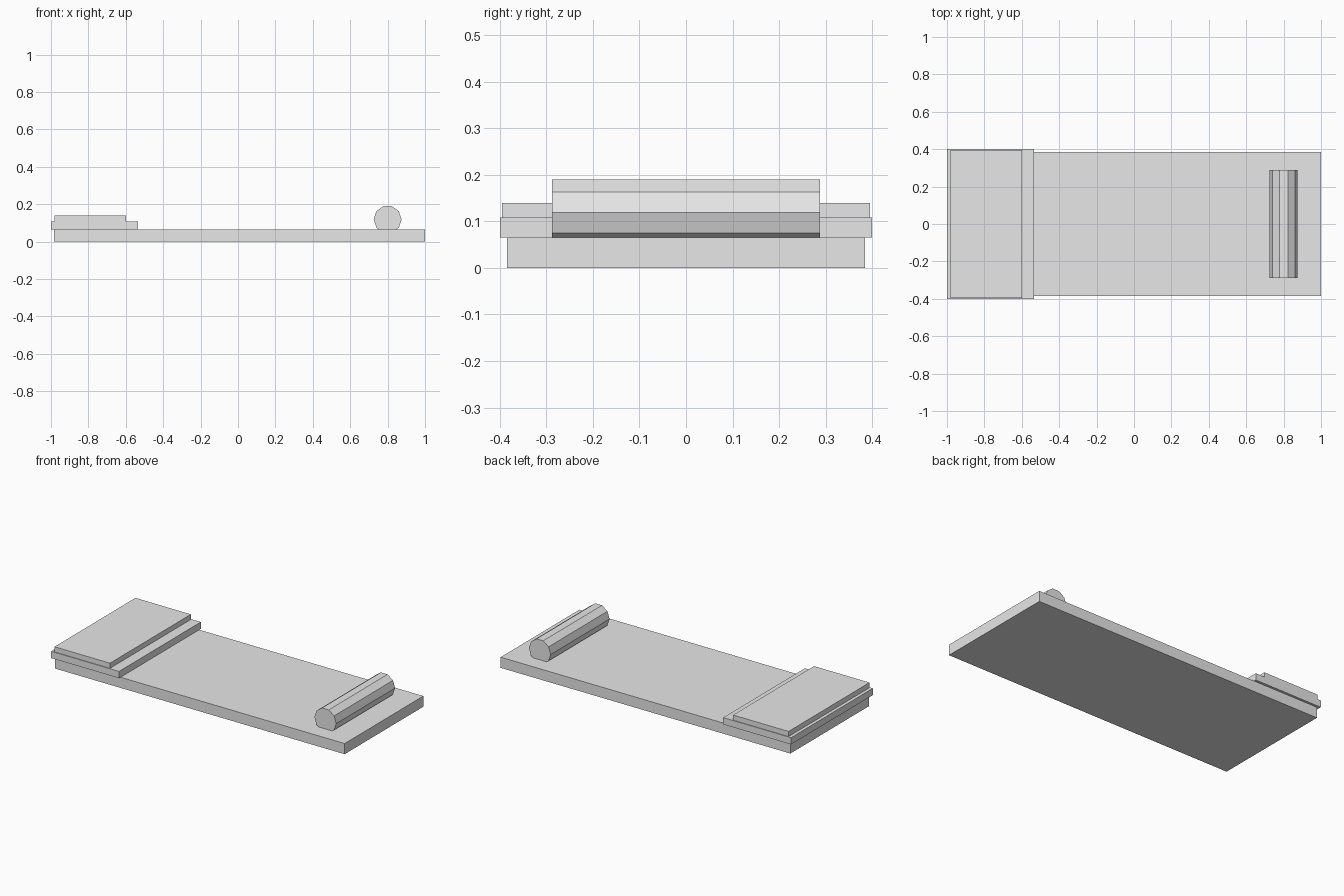
import bpy
import math

cube = bpy.data.objects.get("Cube")
if cube:
    bpy.data.objects.remove(cube, do_unlink=True)

# One plain material for every part
grey = bpy.data.materials.new("light_grey")
grey.use_nodes = True
colour = (0.8, 0.8, 0.8, 1.0)
grey.diffuse_color = colour
grey.node_tree.nodes["Principled BSDF"].inputs["Base Color"].default_value = colour


def finish(name):
    obj = bpy.context.object
    obj.name = obj.data.name = name
    obj.data.materials.append(grey)
    bpy.ops.object.transform_apply(location=False, rotation=True, scale=True)
    return obj


def box(name, x0, x1, half_depth, z0, z1):
    bpy.ops.mesh.primitive_cube_add(size=1, location=((x0 + x1) / 2, 0, (z0 + z1) / 2))
    bpy.context.object.scale = (x1 - x0, half_depth * 2, z1 - z0)
    return finish(name)


MAT_TOP = 0.066
FOLD_TOP = 0.108

# Flat mattress and the two layers of the folded blanket
box("mattress", -0.985, 1.0, 0.385, 0, MAT_TOP)
box("blanket_lower_fold", -1.0, -0.535, 0.4, MAT_TOP, FOLD_TOP)
box("blanket_upper_fold", -0.98, -0.6, 0.396, FOLD_TOP, 0.14)

# Ten-sided bolster pillow, sunk slightly into the mattress with a flat side up
bpy.ops.mesh.primitive_cylinder_add(vertices=10, radius=0.0745, depth=0.576,
                                    location=(0.8, 0, 0.119))
pillow = bpy.context.object
pillow.rotation_mode = 'XYZ'
# Turn the profile so a corner points along x, then lay it along y
pillow.rotation_euler = (math.radians(90), 0, 0)
for v in pillow.data.vertices:
    x, y = v.co.x, v.co.y
    v.co.x, v.co.y = y, -x
finish("bolster_pillow")
